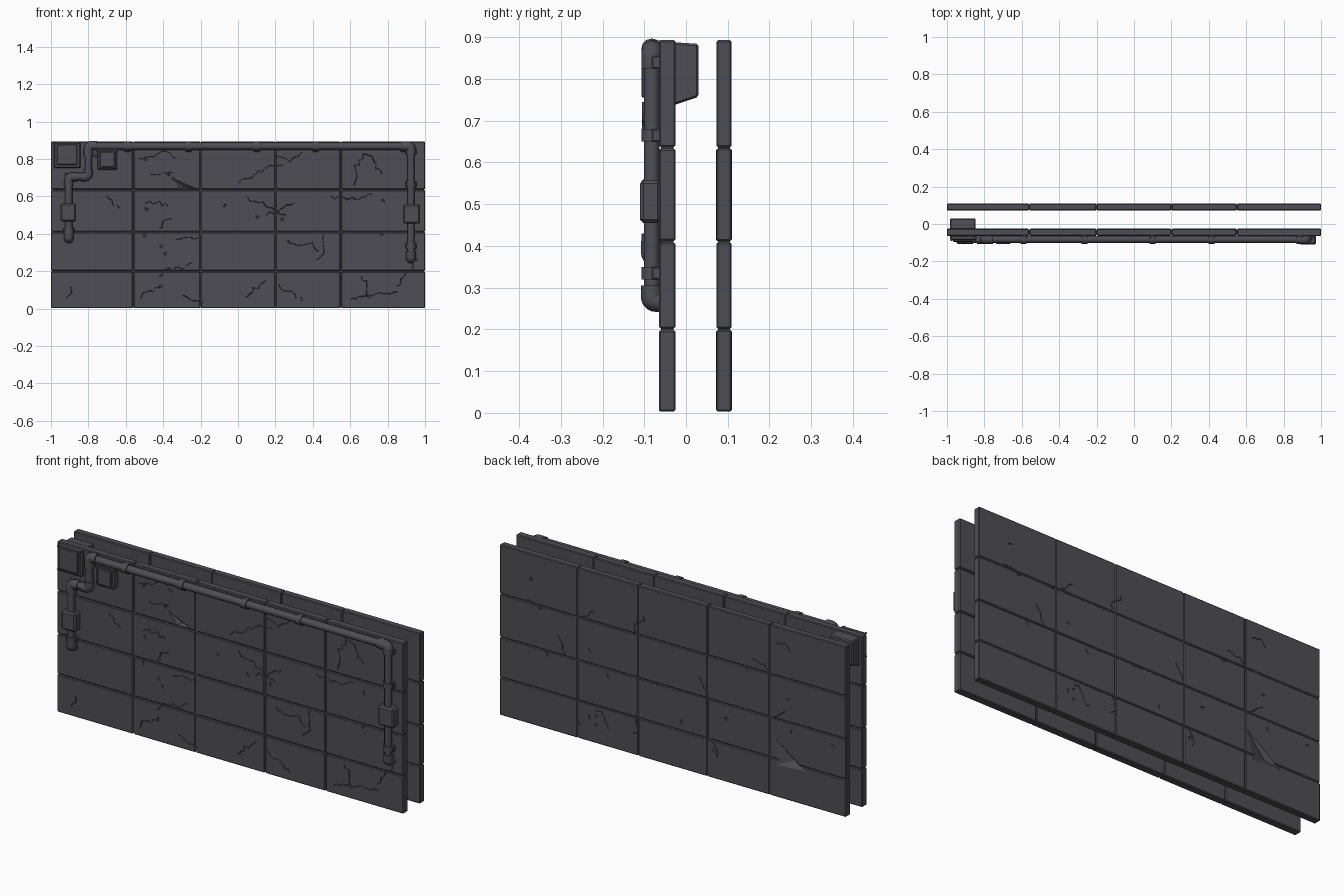
import bpy, bmesh, math, random
from mathutils import Vector, Matrix

if "Cube" in bpy.data.objects:
    bpy.data.objects.remove(bpy.data.objects["Cube"])

random.seed(4)
mat = bpy.data.materials.new("dark slate grey")
mat.diffuse_color = (0.075, 0.075, 0.09, 1)
mat.use_nodes = True
mat.node_tree.nodes["Principled BSDF"].inputs["Base Color"].default_value = mat.diffuse_color


def finish(name, bm, bevel=0.0, smooth=False):
    bmesh.ops.recalc_face_normals(bm, faces=bm.faces)
    me = bpy.data.meshes.new(name)
    bm.to_mesh(me)
    bm.free()
    me.materials.append(mat)
    ob = bpy.data.objects.new(name, me)
    bpy.context.collection.objects.link(ob)
    if bevel:
        m = ob.modifiers.new("bevel", 'BEVEL')
        m.width, m.segments, m.limit_method = bevel, 1, 'ANGLE'
    if smooth:
        bpy.ops.object.select_all(action='DESELECT')
        ob.select_set(True)
        bpy.context.view_layer.objects.active = ob
        bpy.ops.object.shade_smooth_by_angle(angle=math.radians(40))
    return ob


def add_box(bm, x0, x1, y0, y1, z0, z1):
    m = Matrix.Translation(((x0 + x1) / 2, (y0 + y1) / 2, (z0 + z1) / 2))
    bmesh.ops.create_cube(bm, size=1, matrix=m @ Matrix.Diagonal((x1 - x0, y1 - y0, z1 - z0, 1)))


def box(name, *b, bevel=0.006):
    bm = bmesh.new()
    add_box(bm, *b)
    return finish(name, bm, bevel)


def add_crack(bm, x, z, ang, n, y, side):
    """Jagged V-shaped ribbon sunk into the wall face at depth y."""
    d0 = math.radians(ang)
    rings = []
    for i in range(n):
        w = 0.0015 + 0.0045 * random.random()
        px, pz = -math.sin(d0) * w, math.cos(d0) * w
        rings.append([bm.verts.new(p) for p in (
            (x + px, y + side * 0.004, z + pz), (x - px, y + side * 0.004, z - pz),
            (x, y - side * 0.0055, z))])
        a = d0 + random.uniform(-0.95, 0.95)
        s = random.uniform(0.012, 0.03)
        x, z = x + math.cos(a) * s, z + math.sin(a) * s
    for a, b in zip(rings, rings[1:]):
        for k in range(3):
            bm.faces.new((a[k], a[(k + 1) % 3], b[(k + 1) % 3], b[k]))
    bm.faces.new(rings[0])
    bm.faces.new(rings[-1])


def cut(ob, cutter):
    m = ob.modifiers.new("cut", 'BOOLEAN')
    m.operation, m.solver, m.object, m.use_self = 'DIFFERENCE', 'EXACT', cutter, True


def wall(name, y0, y1, side, gap, cracks, dent):
    """Slab of separate stone tiles over a slightly recessed core."""
    xs, zs = (-1, -0.56, -0.2, 0.2, 0.55, 1), (0.003, 0.2, 0.41, 0.635, 0.893)
    bm = bmesh.new()
    for r in range(4):
        for c in range(5):
            j = random.uniform(0, 0.0015)
            g = [gap if e else 0 for e in (c > 0, c < 4, r > 0, r < 3)]
            add_box(bm, xs[c] + g[0], xs[c + 1] - g[1], y0 + j, y1 - j, zs[r] + g[2], zs[r + 1] - g[3])
    tiles = finish(name + "_tiles", bm, 0.004)
    core = box(name + "_core", -0.995, 0.995, y0 + 0.005, y1 - 0.005, 0.006, 0.888, bevel=0)
    face = y1 if side > 0 else y0
    # cracks and small chips
    bm = bmesh.new()
    for x, z, a, n in cracks:
        add_crack(bm, x, z, a, n, face, side)
    for i in range(16):
        p = (random.uniform(-0.93, 0.85), face, random.uniform(0.05, 0.82))
        m = Matrix.Translation(p) @ Matrix.Rotation(random.random() * 6, 4, 'Y') @ Matrix.Diagonal((0.016, 0.006, 0.008, 1))
        bmesh.ops.create_icosphere(bm, subdivisions=1, radius=1, matrix=m)
    crack_cut = finish(name + "_crack_cutter", bm)
    # triangular gouge, deepest at its last corner
    bm = bmesh.new()
    v = [bm.verts.new((x, face + side * 0.001, z)) for x, z in dent[:3]]
    tip = bm.verts.new((dent[3][0], face - side * 0.022, dent[3][1]))
    bm.faces.new(v)
    for k in range(3):
        bm.faces.new((v[k], v[(k + 1) % 3], tip))
    dent_cut = finish(name + "_gouge_cutter", bm)
    for h in (crack_cut, dent_cut):
        h.hide_render = True
        h.hide_set(True)
    cut(tiles, crack_cut)
    cut(tiles, dent_cut)
    cut(core, dent_cut)


wall("front_wall", -0.065, -0.025, -1, 0.002, [
    (-0.53, 0.8, -10, 12), (-0.47, 0.72, 20, 7), (0.0, 0.67, 25, 16), (0.2, 0.8, 10, 9),
    (0.62, 0.66, 55, 9), (0.66, 0.83, -50, 9), (0.5, 0.6, 5, 13), (0.05, 0.6, -35, 14),
    (0.15, 0.5, 10, 9), (-0.5, 0.56, -15, 9), (-0.42, 0.43, 50, 7), (-0.33, 0.37, -20, 8),
    (0.26, 0.36, -30, 11), (0.42, 0.26, 60, 8), (-0.42, 0.17, 15, 12), (-0.52, 0.05, 40, 8),
    (-0.3, 0.07, 5, 7), (0.04, 0.06, 45, 9), (0.22, 0.13, -25, 9), (0.6, 0.05, 20, 14),
    (0.66, 0.17, -45, 7), (0.85, 0.12, 60, 9), (-0.92, 0.05, 80, 5), (-0.7, 0.6, -30, 6)],
    [(-0.35, 0.7), (-0.22, 0.642), (-0.31, 0.638), (-0.29, 0.65)])
wall("back_wall", 0.072, 0.11, 1, 0.0012, [
    (0.62, 0.42, 70, 6), (0.6, 0.63, 150, 9), (0.22, 0.63, 100, 7), (0.2, 0.2, -60, 7),
    (-0.2, 0.42, 50, 7), (-0.22, 0.2, -110, 6), (-0.55, 0.65, 20, 7), (-0.56, 0.41, 120, 6),
    (0.35, 0.1, 30, 8), (-0.6, 0.8, 190, 6), (0.75, 0.63, 10, 6), (0.0, 0.41, 20, 6)],
    [(-0.56, 0.33), (-0.77, 0.18), (-0.6, 0.17), (-0.69, 0.21)])


def tube(name, pts, r, fillet=0.03):
    """Round pipe along a path with filleted corners."""
    P = [Vector(p) for p in pts]
    path = [P[0]]
    for a, b, c in zip(P, P[1:], P[2:]):
        f = min(fillet, (a - b).length * 0.49, (c - b).length * 0.49)
        s, e = b + (a - b).normalized() * f, b + (c - b).normalized() * f
        for i in range(6):
            t = i / 5
            path.append(s * (1 - t) ** 2 + b * 2 * t * (1 - t) + e * t * t)
    path.append(P[-1])
    cu = bpy.data.curves.new(name, 'CURVE')
    cu.dimensions, cu.bevel_depth, cu.bevel_resolution, cu.use_fill_caps = '3D', r, 4, True
    sp = cu.splines.new('POLY')
    sp.points.add(len(path) - 1)
    for q, p in zip(sp.points, path):
        q.co = (*p, 1)
    ob = bpy.data.objects.new(name + "_curve", cu)
    bpy.context.collection.objects.link(ob)
    dg = bpy.context.evaluated_depsgraph_get()
    bm = bmesh.new()
    bm.from_mesh(bpy.data.meshes.new_from_object(ob.evaluated_get(dg)))
    bpy.data.objects.remove(ob)
    return finish(name, bm, smooth=True)


# long pipe run with ends bending into the wall
Y = -0.082
tube("main_pipe", [(-0.905, -0.055, 0.375), (-0.905, Y, 0.375), (-0.905, Y, 0.705), (-0.8, Y, 0.705),
                   (-0.8, Y, 0.868), (0.925, Y, 0.868), (0.925, Y, 0.27), (0.925, -0.055, 0.27)], 0.019)
# thicker elbows
tube("left_top_elbow", [(-0.8, Y, 0.815), (-0.8, Y, 0.872), (-0.755, Y, 0.872)], 0.025)
tube("left_lower_elbow", [(-0.905, Y, 0.655), (-0.905, Y, 0.705), (-0.86, Y, 0.705)], 0.024)
tube("left_upper_elbow", [(-0.84, Y, 0.705), (-0.8, Y, 0.705), (-0.8, Y, 0.745)], 0.024)
tube("right_top_elbow", [(0.885, Y, 0.868), (0.925, Y, 0.868), (0.925, Y, 0.835)], 0.025)
tube("left_end_elbow", [(-0.905, Y, 0.41), (-0.905, Y, 0.375), (-0.905, -0.06, 0.375)], 0.026)
tube("right_end_elbow", [(0.925, Y, 0.305), (0.925, Y, 0.268), (0.925, -0.06, 0.268)], 0.026)

# pipe collars, each with a bracket foot on the wall
for i, x in enumerate((-0.59, -0.265, 0.1, 0.415, 0.885)):
    tube(f"top_collar_{i}", [(x - 0.016, Y, 0.868), (x + 0.016, Y, 0.868)], 0.0245)
    box(f"top_bracket_{i}", x - 0.016, x + 0.016, Y, -0.06, 0.838, 0.892, bevel=0.003)
for i, (x, z) in enumerate(((0.925, 0.665), (0.925, 0.335), (0.925, 0.84), (-0.905, 0.415))):
    tube(f"side_collar_{i}", [(x, Y, z - 0.015), (x, Y, z + 0.015)], 0.0245)
    box(f"side_bracket_{i}", x - 0.03, x + 0.03, Y, -0.06, z - 0.015, z + 0.015, bevel=0.003)

# junction boxes on the vertical pipes
box("right_junction_box", 0.883, 0.973, -0.11, -0.06, 0.455, 0.557, bevel=0.008)
box("left_junction_box", -0.948, -0.865, -0.108, -0.06, 0.465, 0.562, bevel=0.008)

# upper corner box with lid and bolts
box("corner_box", -0.985, -0.843, -0.085, -0.06, 0.752, 0.89)
box("corner_box_lid", -0.968, -0.86, -0.095, -0.08, 0.768, 0.88, bevel=0.004)
# small hanging box with cap
box("small_box", -0.75, -0.648, -0.1, -0.06, 0.742, 0.85)
box("small_box_lid", -0.738, -0.66, -0.107, -0.095, 0.755, 0.838, bevel=0.004)
box("small_box_cap", -0.757, -0.641, -0.098, -0.06, 0.835, 0.856, bevel=0.004)
bm = bmesh.new()
for x in (-0.976, -0.852):
    for z in (0.762, 0.882):
        m = Matrix.Translation((x, -0.087, z)) @ Matrix.Rotation(math.pi / 2, 4, 'X')
        bmesh.ops.create_cone(bm, cap_ends=True, segments=6, radius1=0.005, radius2=0.005, depth=0.01, matrix=m)
finish("corner_box_bolts", bm)

# rear housing behind the corner, with sloped underside
bm = bmesh.new()
prof = ((-0.03, 0.888), (0.03, 0.884), (0.03, 0.757), (-0.03, 0.737))
f = bm.faces.new([bm.verts.new((-0.983, y, z)) for y, z in prof])
ext = bmesh.ops.extrude_face_region(bm, geom=[f])
bmesh.ops.translate(bm, vec=(0.135, 0, 0), verts=[v for v in ext["geom"] if isinstance(v, bmesh.types.BMVert)])
finish("rear_housing", bm, 0.005)
